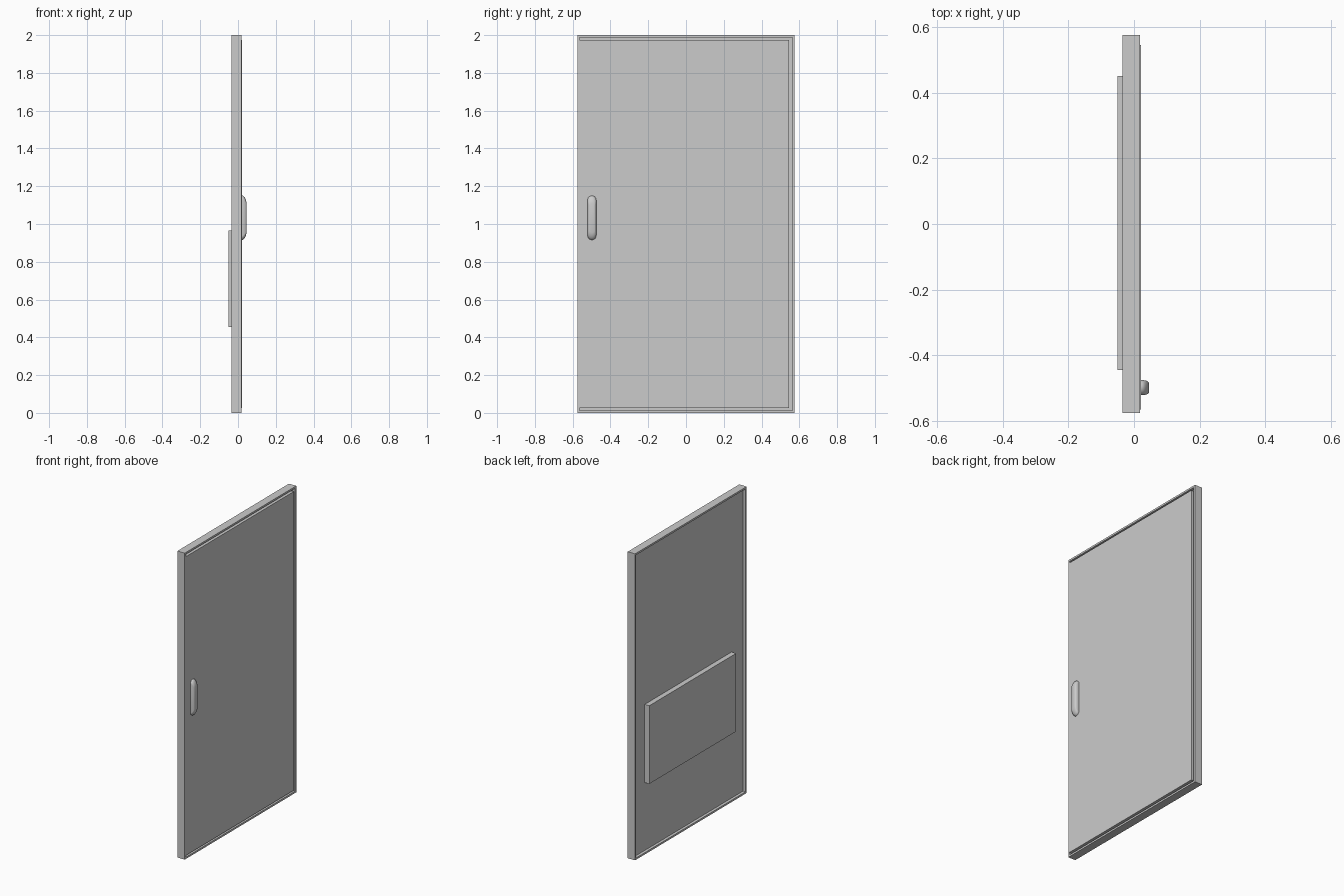
import bpy, bmesh, math

cube = bpy.data.objects.get("Cube")
if cube:
    bpy.data.objects.remove(cube, do_unlink=True)

grey = bpy.data.materials.new("light grey")
grey.use_nodes = True
grey.diffuse_color = (0.6, 0.6, 0.6, 1)
grey.node_tree.nodes["Principled BSDF"].inputs["Base Color"].default_value = (0.6, 0.6, 0.6, 1)


def finish(name, bm):
    bmesh.ops.recalc_face_normals(bm, faces=bm.faces)
    mesh = bpy.data.meshes.new(name)
    bm.to_mesh(mesh)
    bm.free()
    mesh.materials.append(grey)
    obj = bpy.data.objects.new(name, mesh)
    bpy.context.collection.objects.link(obj)
    return obj


def box(name, x, y, z):
    """Box from (min, max) pairs along each axis."""
    bm = bmesh.new()
    bmesh.ops.create_cube(bm, size=1)
    for v in bm.verts:
        v.co = [lo + (c + 0.5) * (hi - lo) for c, (lo, hi) in zip(v.co, (x, y, z))]
    return finish(name, bm)


def rect(bm, x, hy, z0, z1):
    return [bm.verts.new((x, y, z)) for y, z in ((-hy, z0), (hy, z0), (hy, z1), (-hy, z1))]


def bridge(bm, a, b):
    for i in range(len(a)):
        j = (i + 1) % len(a)
        bm.faces.new((a[i], a[j], b[j], b[i]))


# Outer frame: a closed rectangular ring with a thin rim
back, front, hy, rim = -0.035, 0.018, 0.575, 0.012
bm = bmesh.new()
loops = [rect(bm, back, hy, 0, 2), rect(bm, front, hy, 0, 2),
         rect(bm, front, hy - rim, rim, 2 - rim), rect(bm, back, hy - rim, rim, 2 - rim)]
for i in range(4):
    bridge(bm, loops[i], loops[(i + 1) % 4])
finish("door_frame", bm)

# Recessed core, and the front leaf with a groove on three sides
box("door_core", (-0.017, 0.0), (-0.565, 0.565), (0.01, 1.99))
box("front_leaf", (-0.001, 0.021), (-0.564, 0.545), (0.025, 1.975))

# Raised plate on the back
box("back_plate", (-0.05, -0.016), (-0.445, 0.45), (0.455, 0.965))

# Rounded handle: stacked stadium outlines (x, half width, half length)
bm = bmesh.new()
rings = []
for x, w, h in ((0.015, 0.023, 0.117), (0.026, 0.023, 0.117), (0.034, 0.022, 0.109),
                (0.041, 0.02, 0.097), (0.046, 0.015, 0.078)):
    ring = []
    for i in range(26):
        upper = i < 13
        a = math.pi * (i if upper else i - 1) / 12
        centre = (h - w) * (1 if upper else -1)
        ring.append(bm.verts.new((x, -0.498 + w * math.cos(a), 1.033 + centre + w * math.sin(a))))
    rings.append(ring)
for a, b in zip(rings, rings[1:]):
    bridge(bm, a, b)
bm.faces.new(rings[0])
bm.faces.new(rings[-1])
handle = finish("handle", bm)
bpy.context.view_layer.objects.active = handle
handle.select_set(True)
bpy.ops.object.shade_smooth_by_angle(angle=math.radians(50))
